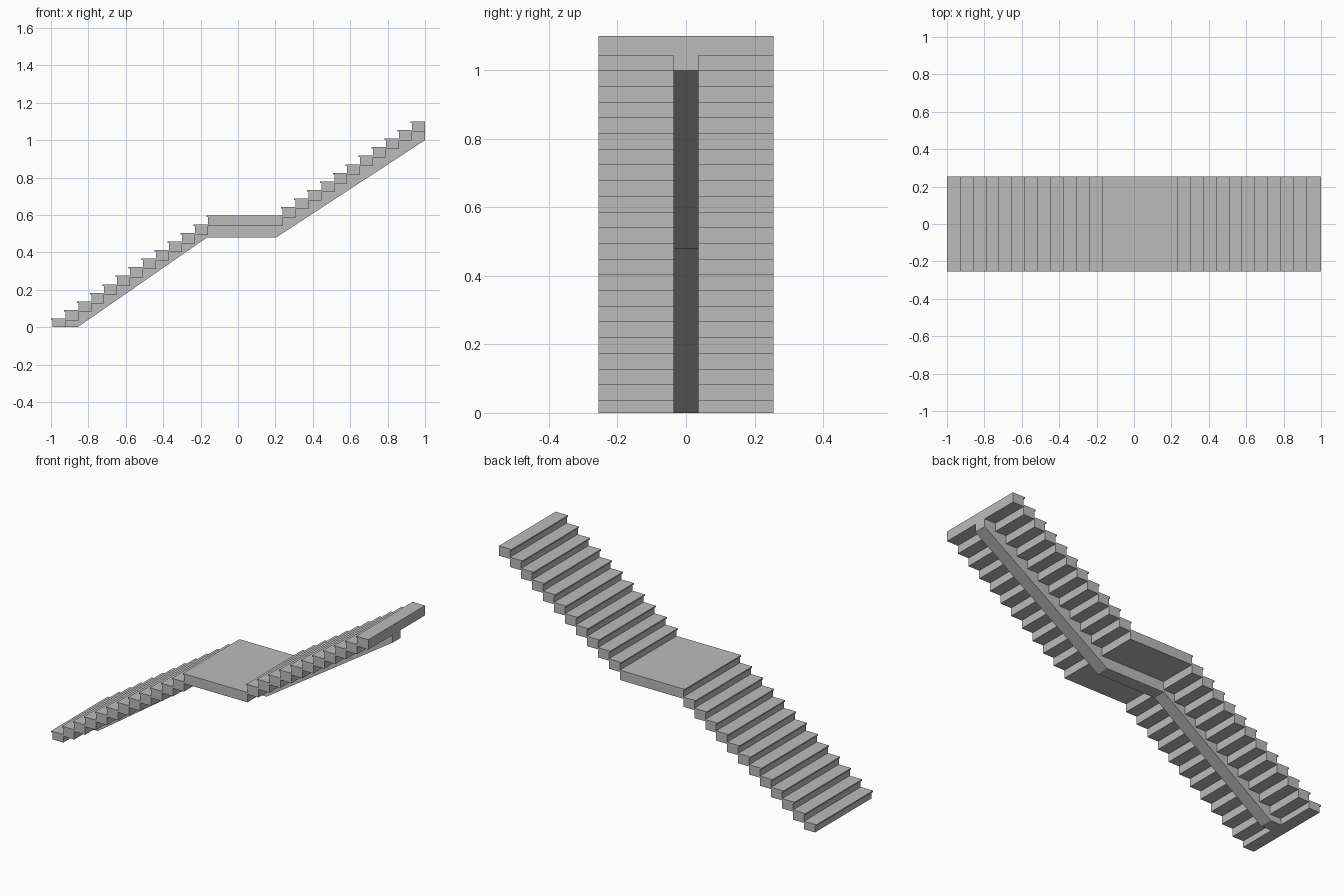
import bpy
import bmesh

# Remove the default cube
if "Cube" in bpy.data.objects:
    bpy.data.objects.remove(bpy.data.objects["Cube"])

GOING = 0.0692      # depth of one step
RISE = 1.1 / 24     # height of one step
SLAB = 0.056        # thickness of a step
LIP = 0.008         # nosing overhang and height
LOWER, TOTAL = 12, 24
LANDING_END = 0.23

concrete = bpy.data.materials.new("grey concrete")
concrete.use_nodes = True
grey = (0.5, 0.5, 0.5, 1)
concrete.diffuse_color = grey
concrete.node_tree.nodes["Principled BSDF"].inputs["Base Color"].default_value = grey


def extrude_profile(name, points, width):
    """Extrude an x-z outline along y, centred on y = 0."""
    bm = bmesh.new()
    face = bm.faces.new([bm.verts.new((x, -width / 2, z)) for x, z in points])
    side = bmesh.ops.extrude_face_region(bm, geom=[face])["geom"]
    moved = [v for v in side if isinstance(v, bmesh.types.BMVert)]
    bmesh.ops.translate(bm, verts=moved, vec=(0, width, 0))
    bmesh.ops.recalc_face_normals(bm, faces=bm.faces)
    mesh = bpy.data.meshes.new(name)
    bm.to_mesh(mesh)
    bm.free()
    mesh.materials.append(concrete)
    obj = bpy.data.objects.new(name, mesh)
    bpy.context.collection.objects.link(obj)
    return obj


# Nose position of each tread: lower flight, landing, upper flight
noses = [-1 + i * GOING for i in range(LOWER + 1)]
noses += [LANDING_END + i * GOING for i in range(TOTAL - LOWER - 1)]
backs = [x + LIP for x in noses[1:]] + [1.0]

# Stepped top with nosings, and stepped underside
top, underside = [], []
for i, (nose, back) in enumerate(zip(noses, backs)):
    riser = nose + LIP
    height = (i + 1) * RISE
    bottom = max(height - SLAB, 0)
    top += [(riser, height - LIP), (nose, height - LIP), (nose, height)]
    if i < TOTAL - 1:
        top.append((back, height))
    underside += [(riser, bottom), (back, bottom)]
top.append((1.0, TOTAL * RISE))
extrude_profile("stair_flights", top + underside[::-1], 0.51)

# Central beam carrying the steps, bent at the landing
soffit = [(1.0, 1.0), (0.205, 0.48), (-0.165, 0.48), (-0.857, 0)]
extrude_profile("central_beam", underside[1:] + soffit, 0.073)
